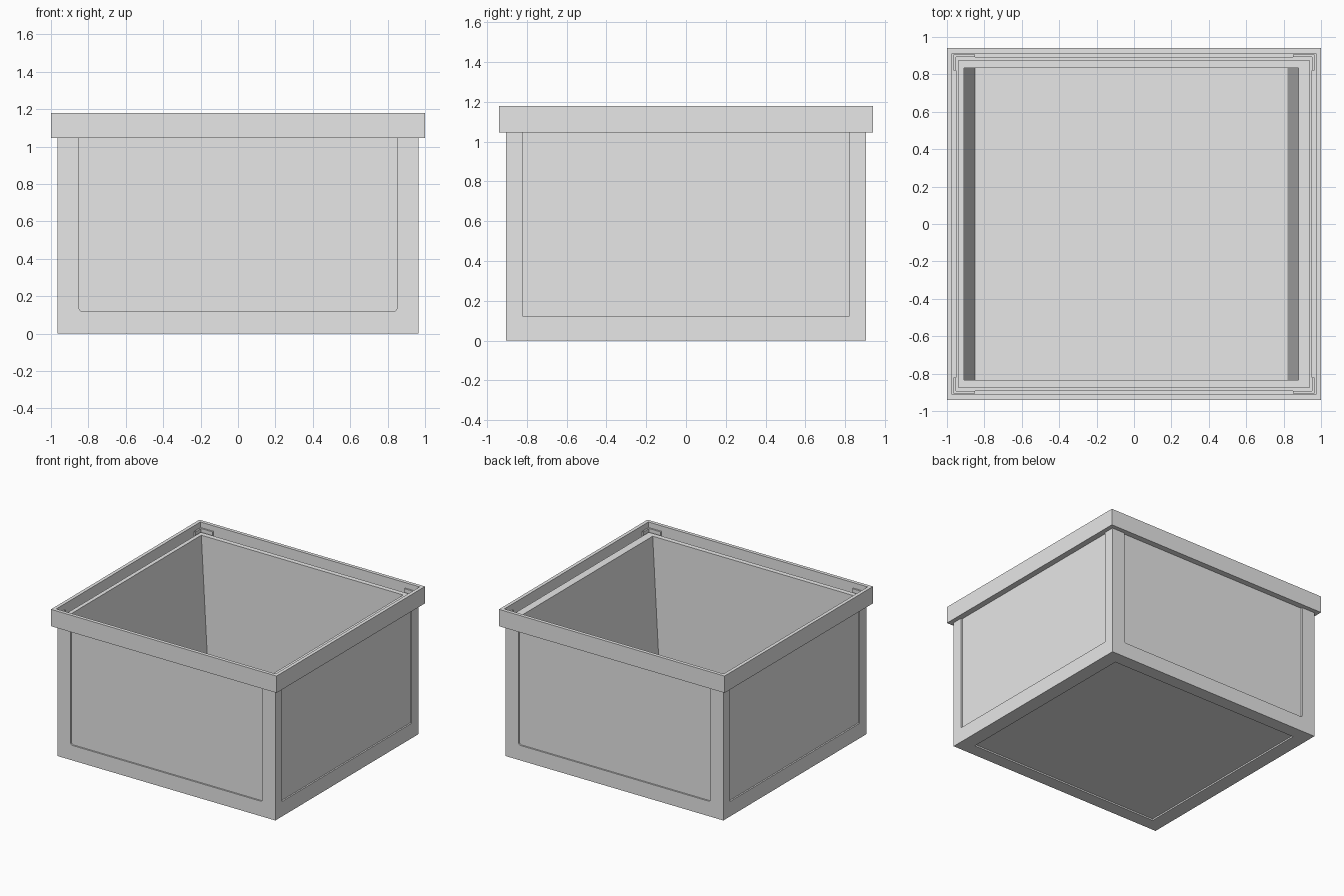
import bpy, bmesh

cube = bpy.data.objects.get("Cube")
if cube:
    bpy.data.objects.remove(cube, do_unlink=True)

GREY = (0.8, 0.8, 0.8, 1.0)
mat = bpy.data.materials.new("plain grey")
mat.use_nodes = True
mat.diffuse_color = GREY
mat.node_tree.nodes["Principled BSDF"].inputs["Base Color"].default_value = GREY


def finish(name, bm):
    bmesh.ops.recalc_face_normals(bm, faces=bm.faces)
    mesh = bpy.data.meshes.new(name)
    bm.to_mesh(mesh)
    bm.free()
    mesh.materials.append(mat)
    obj = bpy.data.objects.new(name, mesh)
    bpy.context.collection.objects.link(obj)
    return obj


def loft(name, rings, closed=False):
    """Skin rectangular rings (x0, x1, y, z); either loop round or cap the ends."""
    bm = bmesh.new()
    loops = [[bm.verts.new(c) for c in ((a, -y, z), (b, -y, z), (b, y, z), (a, y, z))]
             for a, b, y, z in rings]
    pairs = list(zip(loops, loops[1:]))
    if closed:
        pairs.append((loops[-1], loops[0]))
    else:
        bm.faces.new(loops[0])
        bm.faces.new(loops[-1])
    for low, high in pairs:
        for i in range(4):
            j = (i + 1) % 4
            bm.faces.new((low[i], low[j], high[j], high[i]))
    return finish(name, bm)


def ring(x, y, z):
    return (-x, x, y, z)


def block(name, x, y, z0, z1):
    return loft(name, [ring(x, y, z0), ring(x, y, z1)])


# Overlapping lid band with an inward flange closing its underside
loft("top_rim", [ring(1, 0.94, 1.045), ring(1, 0.94, 1.18),
                 ring(0.972, 0.912, 1.18), ring(0.972, 0.912, 1.057),
                 ring(0.95, 0.89, 1.057), ring(0.95, 0.89, 1.045)], closed=True)

# Inner tub: recessed side panels outside, tapered cavity inside
loft("inner_tub", [ring(0.953, 0.893, 0.012), ring(0.953, 0.893, 1.105),
                   ring(0.942, 0.875, 1.105), ring(0.942, 0.875, 1.12),
                   (-0.91, 0.88, 0.835, 1.12), (-0.85, 0.82, 0.835, 0.04)])

# Thin outer frame with openings on all sides and underneath
frame = block("outer_frame", 0.965, 0.905, 0, 1.14)
cutters = [block("tub_cutter", 0.953, 0.893, 0.012, 2),
           block("front_back_cutter", 0.85, 1.5, 0.12, 2),
           block("side_cutter", 1.5, 0.82, 0.12, 2),
           block("base_cutter", 0.85, 0.80, -1, 0.5)]

# Slightly rounded lower corners on the front and back openings
bm = bmesh.new()
bm.from_mesh(cutters[1].data)
low_edges = [e for e in bm.edges
             if all(v.co.z < 1 for v in e.verts) and e.verts[0].co.x == e.verts[1].co.x]
bmesh.ops.bevel(bm, geom=low_edges, offset=0.015, segments=3, profile=0.5, affect='EDGES')
bm.to_mesh(cutters[1].data)
bm.free()

for cutter in cutters:
    mod = frame.modifiers.new(cutter.name, 'BOOLEAN')
    mod.operation = 'DIFFERENCE'
    mod.solver = 'EXACT'
    mod.object = cutter
    cutter.hide_render = True
    cutter.hide_viewport = True
